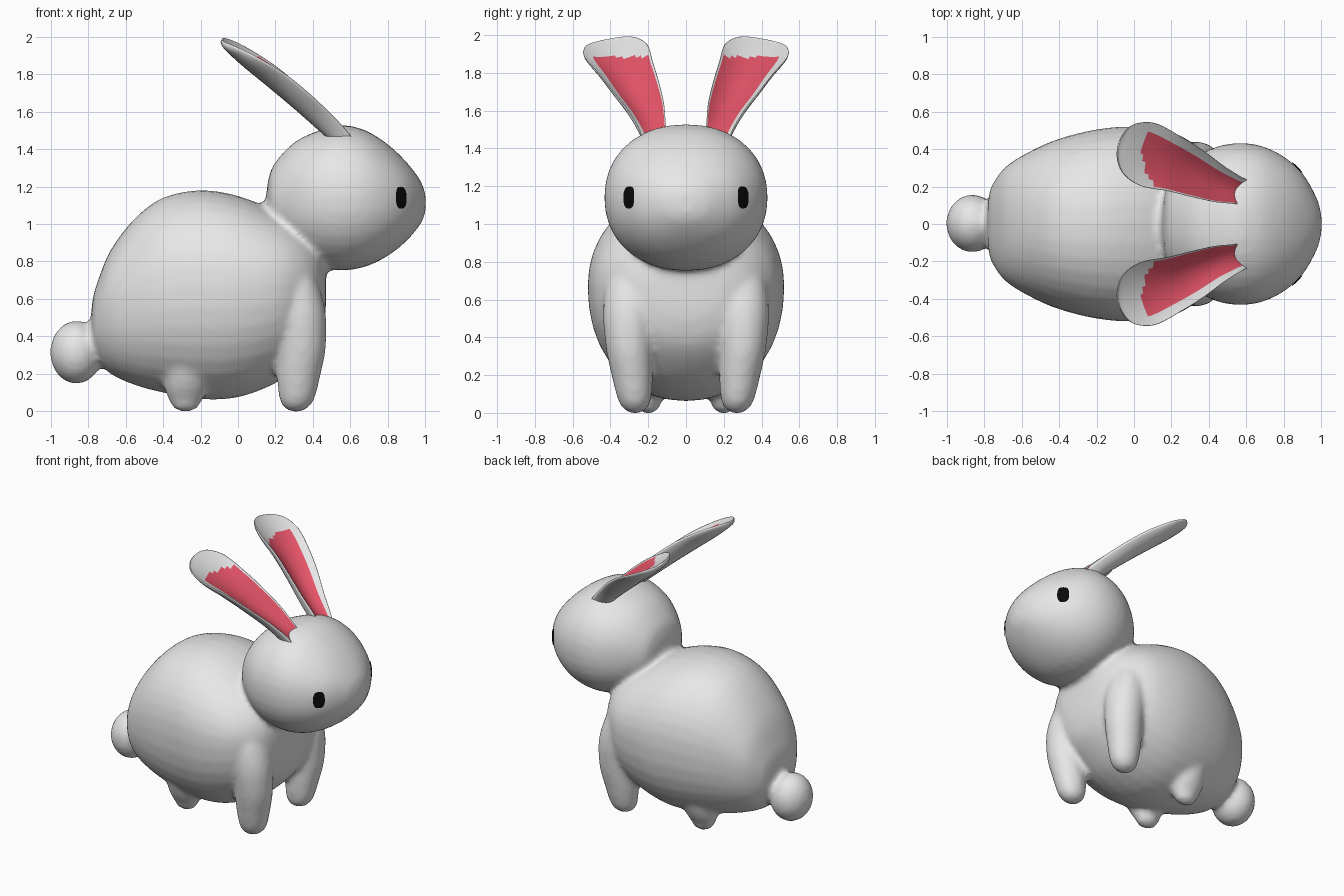
import bpy, bmesh, math
from mathutils import Vector
from mathutils.bvhtree import BVHTree

if "Cube" in bpy.data.objects:
    bpy.data.objects.remove(bpy.data.objects["Cube"])


def material(name, rgb):
    m = bpy.data.materials.new(name)
    m.diffuse_color = (*rgb, 1)
    m.use_nodes = True
    m.node_tree.nodes["Principled BSDF"].inputs["Base Color"].default_value = m.diffuse_color
    return m


FUR = material("pale grey fur", (0.8, 0.8, 0.8))
PINK = material("pink inner ear", (0.8, 0.09, 0.14))
BLACK = material("black eye", (0.003, 0.003, 0.003))


def refine(stations, steps=5):
    """Catmull-Rom interpolation of every station value."""
    out = []
    last = len(stations) - 1
    for i in range(last):
        quad = [stations[max(0, min(last, i + k))] for k in (-1, 0, 1, 2)]
        for s in range(steps):
            t = s / steps
            out.append([0.5 * (2 * b + (c - a) * t + (2 * a - 5 * b + 4 * c - d) * t * t
                               + (3 * b - a - 3 * c + d) * t ** 3)
                        for a, b, c, d in zip(*quad)])
    out.append(list(stations[-1]))
    return out


def loft(bm, rings):
    """Skin closed rings and cap both ends; returns side faces as [ring][segment]."""
    vs = [[bm.verts.new(p) for p in r] for r in rings]
    n = len(rings[0])
    sides = [[bm.faces.new((a[j], a[(j + 1) % n], b[(j + 1) % n], b[j])) for j in range(n)]
             for a, b in zip(vs, vs[1:])]
    bm.faces.new(vs[0])
    bm.faces.new(vs[-1])
    return sides


def finish(name, bm, mats):
    bmesh.ops.recalc_face_normals(bm, faces=bm.faces)
    me = bpy.data.meshes.new(name)
    bm.to_mesh(me)
    bm.free()
    for m in mats:
        me.materials.append(m)
    ob = bpy.data.objects.new(name, me)
    bpy.context.collection.objects.link(ob)
    me.shade_smooth()
    return ob


def power(v, e):
    return math.copysign(abs(v) ** e, v)


def egg_rings(stations, n=36, e=2 / 2.15):
    """Upright cross-sections along x: (x, bottom, widest height, top, half width)."""
    rings = []
    for x, lo, mid, hi, hw in refine(stations):
        ring = []
        for k in range(n):
            a = math.tau * k / n
            c, s = power(math.cos(a), e), power(math.sin(a), e)
            ring.append((x, hw * c, mid + s * ((hi - mid) if s > 0 else (mid - lo))))
        rings.append(ring)
    return rings


def leg_rings(stations, side, n=20):
    """Level cross-sections: (z, x, y, x radius, y radius)."""
    return [[(x + rx * math.cos(math.tau * k / n),
              side * (y + ry * math.sin(math.tau * k / n)), z) for k in range(n)]
            for z, x, y, rx, ry in refine(stations)]


BODY = [(-.785, .40, .45, .50, .03), (-.775, .33, .48, .60, .15), (-.75, .28, .52, .69, .22),
        (-.68, .20, .57, .86, .31), (-.55, .14, .62, 1.03, .39), (-.4, .10, .65, 1.14, .455),
        (-.2, .065, .67, 1.18, .505), (0, .075, .67, 1.15, .52), (.2, .15, .68, 1.07, .49),
        (.33, .25, .69, 1.0, .42), (.42, .36, .68, .93, .32), (.46, .48, .68, .85, .2),
        (.47, .58, .67, .76, .06)]
HEAD = [(.15, 1.09, 1.12, 1.15, .03), (.165, 1.0, 1.12, 1.25, .16), (.2, .93, 1.12, 1.33, .24),
        (.3, .83, 1.13, 1.435, .335), (.42, .775, 1.14, 1.495, .405), (.55, .752, 1.14, 1.528, .432),
        (.68, .772, 1.14, 1.5, .417), (.8, .83, 1.13, 1.425, .36), (.9, .91, 1.13, 1.33, .27),
        (.975, 1.0, 1.12, 1.23, .14), (1.0, 1.06, 1.115, 1.16, .05)]
FRONT_LEG = [(0, .31, .27, .03, .03), (.02, .31, .27, .065, .06), (.07, .315, .273, .095, .088),
             (.2, .325, .285, .118, .11), (.35, .34, .30, .13, .125), (.55, .33, .30, .135, .14),
             (.75, .30, .28, .10, .12), (.85, .28, .25, .03, .04)]
HIND_LEG = [(0, -.28, .2, .03, .025), (.015, -.28, .2, .06, .05), (.06, -.28, .2, .09, .07),
            (.15, -.275, .22, .12, .10), (.3, -.26, .26, .12, .10), (.4, -.25, .26, .03, .03)]

# Body, head, legs and tail fused into one soft skin
bm = bmesh.new()
loft(bm, egg_rings(BODY))
loft(bm, egg_rings(HEAD))
for side in (-1, 1):
    loft(bm, leg_rings(FRONT_LEG, side))
    loft(bm, leg_rings(HIND_LEG, side))
tail = bmesh.ops.create_uvsphere(bm, u_segments=24, v_segments=16, radius=1)["verts"]
bmesh.ops.scale(bm, verts=tail, vec=(.14, .155, .168))
bmesh.ops.translate(bm, verts=tail, vec=(-.863, .003, .315))
body = finish("body_and_head", bm, [FUR])
rm = body.modifiers.new("fuse", 'REMESH')
rm.mode = 'VOXEL'
rm.voxel_size = 0.02
rm.use_smooth_shade = True
sm = body.modifiers.new("soften", 'SMOOTH')
sm.factor = 0.5
sm.iterations = 5
bpy.context.view_layer.objects.active = body
body.select_set(True)
for name in ("fuse", "soften"):
    bpy.ops.object.modifier_apply(modifier=name)
body.data.shade_smooth()

# Ears: cupped blades (x, y, z, half width, cup depth, thickness)
EAR = [(.60, .16, 1.42, .07, .02, .08), (.555, .175, 1.485, .072, .025, .075),
       (.43, .212, 1.58, .10, .05, .06), (.30, .268, 1.68, .13, .065, .05),
       (.18, .32, 1.78, .152, .062, .05), (.05, .37, 1.88, .175, .045, .045),
       (-.03, .40, 1.94, .145, .025, .035), (-.065, .415, 1.965, .095, .012, .025),
       (-.08, .42, 1.978, .03, .0, .012)]
FACING = Vector((.62, 0, .78))
INWARD = Vector((-.233, -.954, .186)).normalized()
N = 16
for side, name in ((-1, "right_ear"), (1, "left_ear")):
    us = [-math.cos(math.pi * k / N) for k in range(N + 1)]
    rings = []
    for x, y, z, hw, cup, thick in refine(EAR, 6):
        def point(u, depth):
            p = Vector((x, y, z)) + INWARD * (hw * u) + FACING * (cup * u * u - depth)
            return (p.x, side * p.y, p.z)
        front = [point(u, 0) for u in us]
        back = [point(u, thick * math.sqrt(1 - u ** 4)) for u in us[-2:0:-1]]
        rings.append(front + back)
    bm = bmesh.new()
    faces = loft(bm, rings)
    # Pink lining on the front of the cup, stopping short of the tip
    for row in faces:
        for j in range(N):
            u = (us[j] + us[j + 1]) / 2
            f = row[j]
            if -.68 < u < .88 and f.calc_center_median().z < 1.885:
                f.material_index = 1
    finish(name, bm, [FUR, PINK])

# Eyes: thin rounded plates that follow the head
bm = bmesh.new()
bm.from_mesh(body.data)
tree = BVHTree.FromBMesh(bm)
bm.free()
for side, name in ((-1, "right_eye"), (1, "left_eye")):
    across = Vector((.61, -.79 * side, 0))

    def on_head(a, r):
        p = Vector((.855, side * .287, 1.14)) + across * (.038 * r * power(math.cos(a), .7))
        p.z += .055 * r * power(math.sin(a), .7)
        hit, normal, *_ = tree.find_nearest(p)
        return hit + normal * .005

    bm = bmesh.new()
    mid = bm.verts.new(on_head(0, 0))
    inner, outer = [[bm.verts.new(on_head(math.tau * k / 20, r)) for k in range(20)]
                    for r in (.55, 1)]
    for k in range(20):
        n = (k + 1) % 20
        order = 1 if side < 0 else -1
        bm.faces.new((mid, inner[k], inner[n])[::order])
        bm.faces.new((inner[k], outer[k], outer[n], inner[n])[::order])
    me = finish(name, bm, [BLACK]).data
    # Keep the plates facing outward
    if me.polygons[0].normal.x < 0:
        me.flip_normals()
